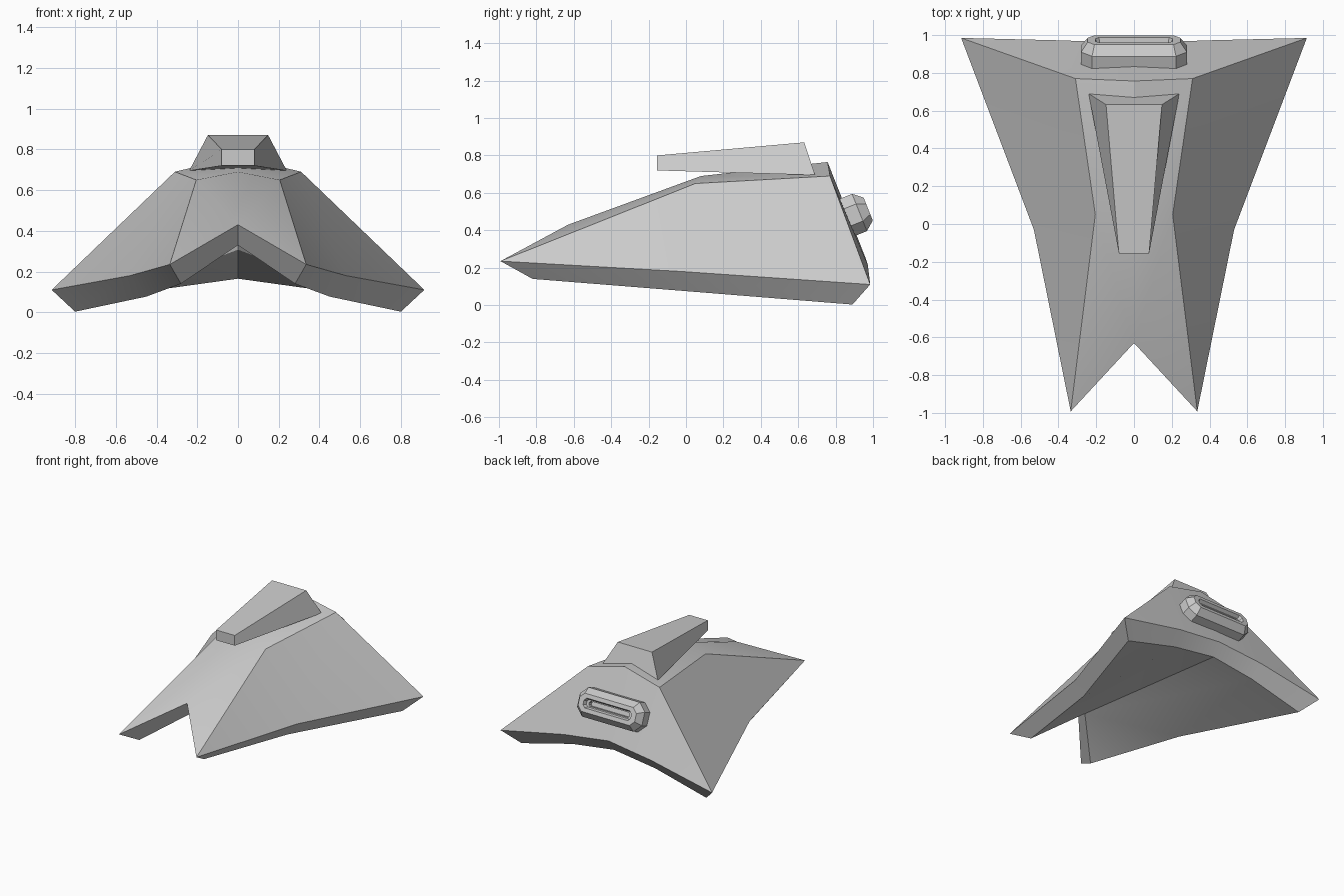
import bpy, bmesh
from math import radians
from mathutils import Vector

if "Cube" in bpy.data.objects:
    bpy.data.objects.remove(bpy.data.objects["Cube"])


def finish(bm, name, angle=20):
    bmesh.ops.recalc_face_normals(bm, faces=bm.faces[:])
    mesh = bpy.data.meshes.new(name)
    bm.to_mesh(mesh)
    bm.free()
    obj = bpy.data.objects.new(name, mesh)
    bpy.context.collection.objects.link(obj)
    bpy.ops.object.select_all(action='DESELECT')
    obj.select_set(True)
    bpy.context.view_layer.objects.active = obj
    bpy.ops.object.shade_smooth_by_angle(angle=radians(angle))
    return obj


def loft(name, rings, angle=20):
    """Skin a list of equal-length rings and cap both ends."""
    bm = bmesh.new()
    rows = [[bm.verts.new(p) for p in ring] for ring in rings]
    n = len(rows[0])
    for a, b in zip(rows, rows[1:]):
        for i in range(n):
            j = (i + 1) % n
            bm.faces.new((a[i], a[j], b[j], b[i]))
    bm.faces.new(rows[0])
    bm.faces.new(rows[-1])
    return finish(bm, name, angle)


# hull: right half by named corners, then mirrored
P = {
    # upper skin
    'notch': (0, -.63, .43), 'tip': (.335, -.992, .235),
    'mid': (.53, -.03, .18), 'corner': (.915, .985, .11),
    'ridge_f': (.205, .05, .65), 'ridge_b': (.31, .77, .69),
    'top_f': (0, .08, .69), 'top_b': (0, .757, .765),
    'arch': (.38, .972, .215), 'arch_c': (0, .957, .26),
    # underside
    'u_notch': (0, -.55, .33), 'u_tip': (.28, -.82, .14),
    'u_mid': (.45, -.03, .077), 'u_corner': (.8, .89, .003),
    'u_arch': (.36, .89, .115), 'u_arch_c': (0, .89, .165),
}
faces = [
    'notch tip ridge_f top_f', 'top_f ridge_f ridge_b top_b',
    'tip mid ridge_f', 'mid corner ridge_b ridge_f',
    'ridge_b corner arch', 'ridge_b arch arch_c top_b',
    'notch u_notch u_tip tip', 'tip u_tip u_mid mid',
    'mid u_mid u_corner corner', 'corner u_corner u_arch arch',
    'arch u_arch u_arch_c arch_c',
    'u_notch u_mid u_tip', 'u_notch u_arch_c u_arch u_mid',
    'u_mid u_arch u_corner',
]
bm = bmesh.new()
v = {k: bm.verts.new(p) for k, p in P.items()}
for f in faces:
    bm.faces.new([v[k] for k in f.split()])
bmesh.ops.mirror(bm, geom=bm.verts[:] + bm.edges[:] + bm.faces[:],
                 axis='X', merge_dist=.0001)
bmesh.ops.remove_doubles(bm, verts=bm.verts[:], dist=.0005)
finish(bm, 'hull')

# tapered cabin on the spine
loft('cabin', [
    [(-.08, -.155, .72), (.08, -.155, .72), (.08, -.155, .80), (-.08, -.155, .80)],
    [(-.24, .69, .695), (.24, .69, .695), (.148, .632, .87), (-.148, .632, .87)],
])

# rear exhaust: elongated octagon rings stacked along the back face normal
up = Vector((0, -.37, .93))
out = Vector((0, .93, .37))
centre = Vector((0, .87, .472))


def octagon(w, h, depth):
    c = h * .54
    pts = [(w - c, -h), (w, -h + c), (w, h - c), (w - c, h)]
    pts += [(-x, y) for x, y in reversed(pts)]
    return [centre + Vector((x, 0, 0)) + up * y + out * depth for x, y in pts]


loft('exhaust', [
    octagon(.28, .107, -.035), octagon(.28, .107, .062),
    octagon(.245, .066, .112), octagon(.205, .036, .112),
    octagon(.195, .026, .085), octagon(.175, .018, .085),
    octagon(.17, .015, .06),
])
